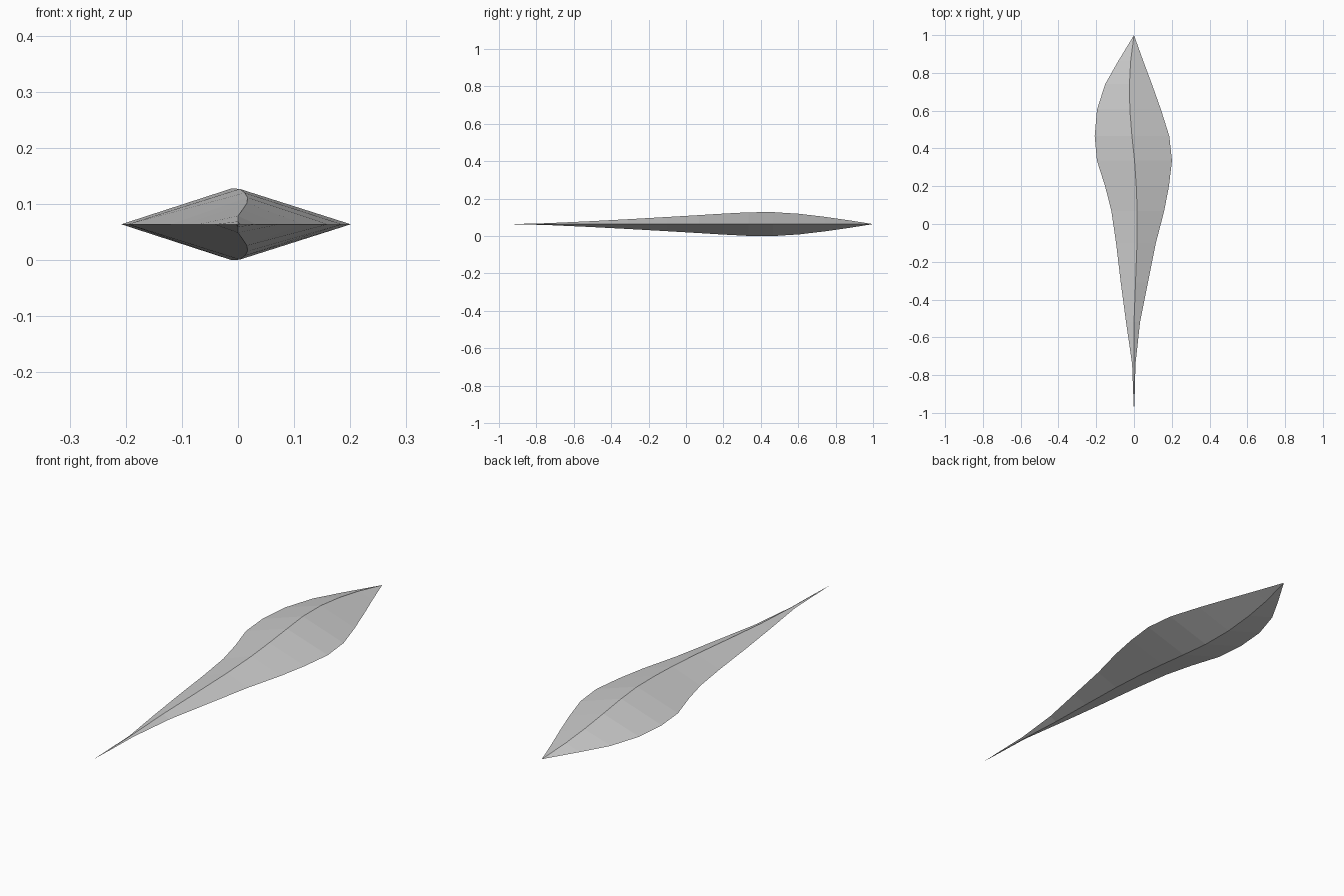
import bpy
import bmesh

cube = bpy.data.objects.get("Cube")
if cube:
    bpy.data.objects.remove(cube, do_unlink=True)

# One plain grey for the whole blade
grey = bpy.data.materials.new("plain grey")
grey.use_nodes = True
colour = (0.6, 0.6, 0.6, 1)
grey.diffuse_color = colour
grey.node_tree.nodes["Principled BSDF"].inputs["Base Color"].default_value = colour

# Diamond sections along the blade: y, right edge x, ridge x, left edge x, half thickness
MID = 0.064
sections = [
    (-0.9, -.004, 0, .004, .001),
    (-.74, -.01, 0, .008, .005),
    (-.52, -.042, 0, .032, .015),
    (-.31, -.07, .008, .074, .026),
    (-.1, -.095, .016, .116, .038),
    (.07, -.12, .017, .16, .048),
    (.2, -.153, .012, .185, .056),
    (.335, -.196, .003, .201, .063),
    (.465, -.208, -.011, .187, .064),
    (.605, -.196, -.022, .143, .055),
    (.74, -.153, -.024, .095, .039),
    (.86, -.085, -.018, .05, .022),
]

bm = bmesh.new()
rings = []
for y, right, ridge, left, half in sections:
    corners = [(right, MID), (ridge, MID - half), (left, MID), (ridge, MID + half)]
    rings.append([bm.verts.new((x, y, z)) for x, z in corners])

# Bridge neighbouring sections, then close both ends to points
for a, b in zip(rings, rings[1:]):
    for i in range(4):
        j = (i + 1) % 4
        bm.faces.new((a[i], a[j], b[j], b[i]))
for ring, y in ((rings[0], -1), (rings[-1], 1)):
    tip = bm.verts.new((0, y, MID))
    for i in range(4):
        bm.faces.new((ring[i], ring[(i + 1) % 4], tip))
bmesh.ops.recalc_face_normals(bm, faces=bm.faces)

mesh = bpy.data.meshes.new("leaf_blade")
bm.to_mesh(mesh)
bm.free()
mesh.materials.append(grey)
blade = bpy.data.objects.new("leaf_blade", mesh)
bpy.context.collection.objects.link(blade)
